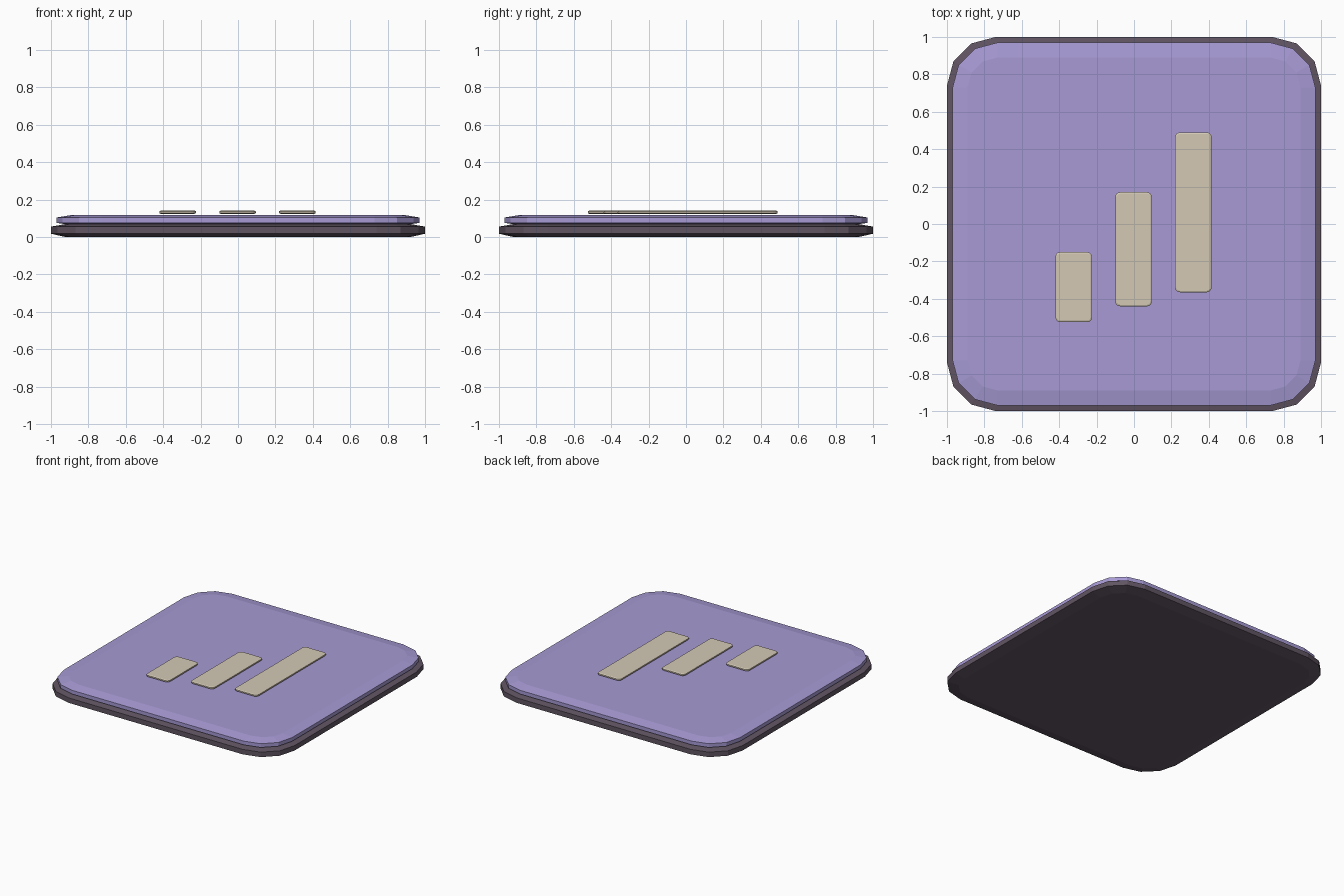
import bpy, bmesh, math

if "Cube" in bpy.data.objects:
    bpy.data.objects.remove(bpy.data.objects["Cube"])


def srgb(r, g, b):
    def lin(c):
        c /= 255
        return c / 12.92 if c <= 0.04045 else ((c + 0.055) / 1.055) ** 2.4
    return (lin(r), lin(g), lin(b), 1)


def material(name, rgb):
    m = bpy.data.materials.new(name)
    m.diffuse_color = srgb(*rgb)
    m.use_nodes = True
    m.node_tree.nodes["Principled BSDF"].inputs["Base Color"].default_value = m.diffuse_color
    return m


def rounded_slab(name, mat, x0, x1, y0, y1, radius, inset, levels):
    """Rounded rectangle slab; levels = four heights, the outer two inset."""
    cx, cy = (x0 + x1) / 2, (y0 + y1) / 2
    hx, hy = (x1 - x0) / 2 - radius, (y1 - y0) / 2 - radius
    bm = bmesh.new()
    rings = []
    for z, r in zip(levels, (radius - inset, radius, radius, radius - inset)):
        ring = []
        for q, (sx, sy) in enumerate([(1, 1), (-1, 1), (-1, -1), (1, -1)]):
            for k in range(4):
                a = math.radians(90 * q + 30 * k)
                ring.append(bm.verts.new((cx + sx * hx + r * math.cos(a),
                                          cy + sy * hy + r * math.sin(a), z)))
        rings.append(ring)
    bm.faces.new(rings[0][::-1])
    bm.faces.new(rings[-1])
    n = len(rings[0])
    for lo, hi in zip(rings, rings[1:]):
        for i in range(n):
            j = (i + 1) % n
            bm.faces.new((lo[i], lo[j], hi[j], hi[i]))
    me = bpy.data.meshes.new(name)
    bm.to_mesh(me)
    bm.free()
    me.materials.append(mat)
    ob = bpy.data.objects.new(name, me)
    bpy.context.collection.objects.link(ob)
    return ob


charcoal = material("dark_plum", (97, 85, 99))
lavender = material("lavender", (167, 154, 212))
cream = material("warm_beige", (212, 201, 181))

# Dark base and the coloured panel on top of it
rounded_slab("base_plate", charcoal, -1, 1, -1, 1, 0.26, 0.08,
             (0, 0.018, 0.056, 0.07))
rounded_slab("top_panel", lavender, -0.97, 0.97, -0.97, 0.97, 0.24, 0.08,
             (0.064, 0.076, 0.105, 0.118))

# Three raised bars of rising length
bars = [("short_bar", -0.42, -0.525, -0.15),
        ("middle_bar", -0.10, -0.44, 0.17),
        ("long_bar", 0.22, -0.365, 0.49)]
for name, x, y0, y1 in bars:
    rounded_slab(name, cream, x, x + 0.195, y0, y1, 0.025, 0.008,
                 (0.124, 0.128, 0.138, 0.142))
